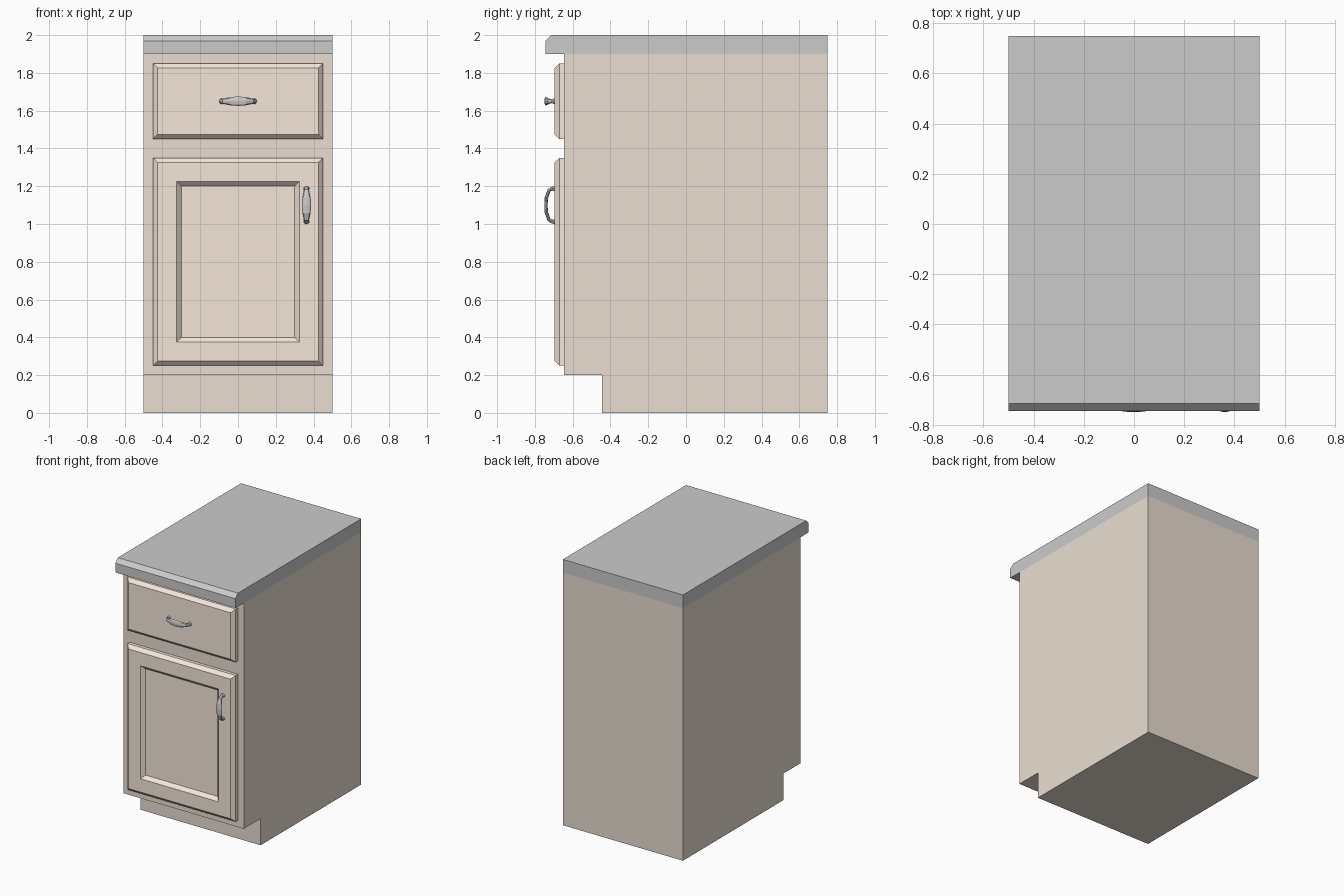
import bpy, bmesh, math
from mathutils import Vector

if "Cube" in bpy.data.objects:
    bpy.data.objects.remove(bpy.data.objects["Cube"])


def material(name, rgb):
    m = bpy.data.materials.new(name)
    m.diffuse_color = (*rgb, 1)
    m.use_nodes = True
    m.node_tree.nodes["Principled BSDF"].inputs["Base Color"].default_value = m.diffuse_color
    return m


BODY = material("body_wood", (0.82, 0.73, 0.64))
FRONT = material("front_wood", (0.92, 0.80, 0.70))


def loft(name, rings, mat=None):
    """Skin a list of equal-sized point rings and cap both ends."""
    bm = bmesh.new()
    vs = [[bm.verts.new(p) for p in ring] for ring in rings]
    n = len(vs[0])
    for a, b in zip(vs, vs[1:]):
        for i in range(n):
            j = (i + 1) % n
            bm.faces.new((a[i], a[j], b[j], b[i]))
    bm.faces.new(vs[0])
    bm.faces.new(vs[-1])
    bmesh.ops.recalc_face_normals(bm, faces=bm.faces)
    me = bpy.data.meshes.new(name)
    bm.to_mesh(me)
    bm.free()
    ob = bpy.data.objects.new(name, me)
    bpy.context.collection.objects.link(ob)
    if mat:
        me.materials.append(mat)
    return ob


def extrude_x(name, profile, mat=None):
    """Side profile (y, z) pulled across the cabinet width."""
    return loft(name, [[(x, y, z) for y, z in profile] for x in (-0.5, 0.5)], mat)


def panel(name, z0, z1, steps):
    """Nested rectangles: each step is (inset, y)."""
    rings = []
    for i, y in steps:
        x = 0.45 - i
        rings.append([(-x, y, z0 + i), (x, y, z0 + i), (x, y, z1 - i), (-x, y, z1 - i)])
    return loft(name, rings, FRONT)


def handle(name, centre, along, across):
    """Arched pull; stations are (position, height, half width, half thickness)."""
    half = [(-0.087, 0, 0.016, 0.013), (-0.087, 0.014, 0.010, 0.010),
            (-0.078, 0.030, 0.014, 0.009), (-0.040, 0.044, 0.022, 0.009)]
    st = half + [(0, 0.0465, 0.025, 0.0085)] + [(-u, d, w, t) for u, d, w, t in reversed(half)]
    out = Vector((0, -1, 0))
    pts = [centre + along * s[0] + out * s[1] for s in st]
    rings = []
    for k, (p, s) in enumerate(zip(pts, st)):
        tangent = (pts[min(k + 1, len(pts) - 1)] - pts[max(k - 1, 0)]).normalized()
        normal = tangent.cross(across).normalized()
        rings.append([p + across * s[2] * math.cos(a) + normal * s[3] * math.sin(a)
                      for a in (math.tau * i / 8 for i in range(8))])
    return loft(name, rings)


# Carcass with toe kick
extrude_x("cabinet_body", [(-0.445, 0), (0.75, 0), (0.75, 1.9), (-0.645, 1.9),
                           (-0.645, 0.2), (-0.445, 0.2)], BODY)

# Countertop with chamfered front edge
extrude_x("countertop", [(-0.745, 1.9), (0.75, 1.9), (0.75, 2.0), (-0.715, 2.0),
                         (-0.745, 1.97)])

# Drawer front and door with recessed centre
edge = [(0, -0.645), (0, -0.67), (0.025, -0.695)]
panel("drawer_front", 1.45, 1.85, edge)
panel("door", 0.25, 1.35, edge + [(0.125, -0.695), (0.15, -0.67)])

# Pulls
X, Z = Vector((1, 0, 0)), Vector((0, 0, 1))
handle("drawer_handle", Vector((0, -0.695, 1.65)), X, Z)
handle("door_handle", Vector((0.3625, -0.695, 1.10)), Z, X)
